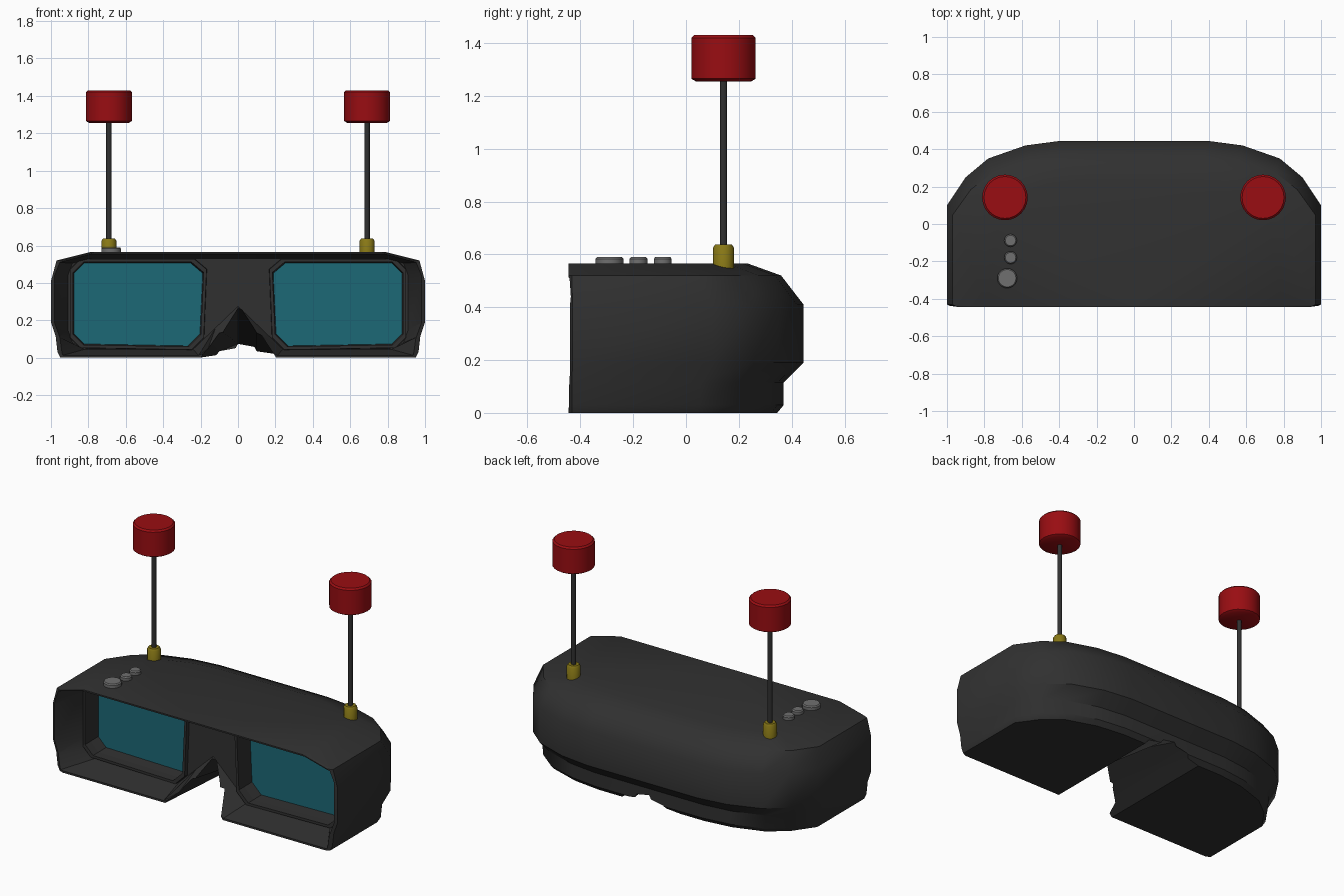
import bpy, bmesh, math

if "Cube" in bpy.data.objects:
    bpy.data.objects.remove(bpy.data.objects["Cube"])

def material(name, rgb):
    m = bpy.data.materials.new(name)
    m.diffuse_color = (*rgb, 1)
    m.use_nodes = True
    m.node_tree.nodes["Principled BSDF"].inputs["Base Color"].default_value = m.diffuse_color
    return m

BLACK = material("black_plastic", (0.03, 0.03, 0.03))
TEAL = material("lens_teal", (0.012, 0.14, 0.18))
RED = material("red_plastic", (0.32, 0.004, 0.006))
GOLD = material("gold_metal", (0.25, 0.19, 0.008))
GREY = material("button_grey", (0.16, 0.16, 0.16))

def loft(name, loops, mat=None, smooth=None):
    """Skin a stack of equal-length point loops and cap both ends."""
    bm = bmesh.new()
    rings = [[bm.verts.new(p) for p in loop] for loop in loops]
    n = len(rings[0])
    for a, b in zip(rings, rings[1:]):
        for i in range(n):
            j = (i + 1) % n
            bm.faces.new((a[i], a[j], b[j], b[i]))
    bm.faces.new(rings[0])
    bm.faces.new(rings[-1])
    bmesh.ops.recalc_face_normals(bm, faces=bm.faces)
    me = bpy.data.meshes.new(name)
    bm.to_mesh(me)
    bm.free()
    ob = bpy.data.objects.new(name, me)
    bpy.context.collection.objects.link(ob)
    if mat:
        me.materials.append(mat)
    if smooth:
        shade(ob, smooth)
    return ob

def shade(ob, angle):
    bpy.ops.object.select_all(action='DESELECT')
    ob.select_set(True)
    bpy.context.view_layer.objects.active = ob
    bpy.ops.object.shade_smooth_by_angle(angle=math.radians(angle))

def mirrored(half):
    """Close a half outline (x >= 0, ends on the centre line) across x = 0."""
    return half + [(-x, v) for x, v in reversed(half) if x > 1e-6]

def at_y(points, y):
    return [(x, y, z) for x, z in points]

def turned(name, x, y, profile, sides, mat):
    """Round part from (radius, height) pairs."""
    loops = [[(x + r * math.cos(2 * math.pi * i / sides),
               y + r * math.sin(2 * math.pi * i / sides), z) for i in range(sides)]
             for r, z in profile]
    return loft(name, loops, mat, 40)

def cut(body, cutter):
    cutter.hide_render = True
    cutter.hide_viewport = True
    m = body.modifiers.new(cutter.name, 'BOOLEAN')
    m.operation = 'DIFFERENCE'
    m.solver = 'EXACT'
    m.object = cutter

# Body shell: one plan outline scaled per height (z, half width, back y)
FRONT = -0.445
PLAN = [(0, FRONT), (0.97, FRONT), (1, -0.43), (1, 0.10), (0.9, 0.25),
        (0.78, 0.35), (0.58, 0.42), (0.39, 0.445), (0, 0.445)]
LEVELS = [(0, 0.95, 0.345), (0.03, 0.965, 0.37), (0.115, 0.975, 0.37),
          (0.19, 1, 0.445), (0.41, 1, 0.445), (0.52, 0.97, 0.36), (0.565, 0.79, 0.235)]
loops = []
for z, w, back in LEVELS:
    k = (back - FRONT) / 0.89
    loops.append([(x * w, FRONT + (y - FRONT) * k, z) for x, y in mirrored(PLAN)])
body = loft("goggle_body", loops, BLACK)

# Nose notch: a V channel that gets shallower towards the back
def notch(y, peak):
    return at_y(mirrored([(0, peak), (0.1, peak * 0.47), (0.205, 0), (0.205, -0.1), (0, -0.1)]), y)
cut(body, loft("nose_notch_cutter", [notch(-0.5, 0.337), notch(0.5, 0.035)]))

# Face recess: tapers from the thin outer rim to the lens panel
RIM = [(0, 0.556), (0.78, 0.556), (0.955, 0.51), (0.985, 0.44), (0.985, 0.19),
       (0.955, 0.11), (0.94, 0.012), (0.21, 0.012), (0.1, 0.05), (0, 0.09)]
PANEL = [(0, 0.53), (0.78, 0.53), (0.885, 0.505), (0.91, 0.44), (0.91, 0.15),
         (0.885, 0.08), (0.82, 0.045), (0.24, 0.045), (0.12, 0.16), (0, 0.275)]
cut(body, loft("face_recess_cutter", [at_y(mirrored(RIM), FRONT - 0.002),
                                      at_y(mirrored(PANEL), -0.25)]))

# Lens openings, bezels and lenses
LENS = [(0.255, 0.505), (0.82, 0.505), (0.875, 0.45), (0.875, 0.13), (0.82, 0.075),
        (0.27, 0.065), (0.205, 0.13), (0.19, 0.45)]
def lens_loop(side, grow, y):
    cx, cz = 0.535, 0.285
    return [(side * (x + math.copysign(grow, x - cx)), y, z + math.copysign(grow, z - cz))
            for x, z in LENS]

for side, tag in ((-1, "left"), (1, "right")):
    cut(body, loft(tag + "_lens_cutter", [lens_loop(side, 0.012, -0.3), lens_loop(side, 0, -0.13)]))
    loft(tag + "_lens", [lens_loop(side, 0.004, -0.15), lens_loop(side, 0.004, -0.12)], TEAL)
    bezel = loft(tag + "_lens_bezel", [lens_loop(side, 0.022, -0.275), lens_loop(side, 0.026, -0.22)], BLACK)
    cut(bezel, loft(tag + "_bezel_cutter", [lens_loop(side, 0.006, -0.3), lens_loop(side, 0.006, -0.2)]))

# Bake the cuts so the shell can be smoothed with sharp rims
dg = bpy.context.evaluated_depsgraph_get()
for ob in [o for o in bpy.data.objects if o.modifiers]:
    me = bpy.data.meshes.new_from_object(ob.evaluated_get(dg))
    ob.modifiers.clear()
    ob.data = me
for ob in [o for o in bpy.data.objects if o.name.endswith("_cutter")]:
    bpy.data.objects.remove(ob)
shade(body, 38)

# Antennas
for side, tag in ((-1, "left"), (1, "right")):
    x, y = side * 0.69, 0.142
    turned(tag + "_antenna_socket", x, y, [(0.04, 0.53), (0.04, 0.625), (0.032, 0.637)], 12, GOLD)
    turned(tag + "_antenna_rod", x, y, [(0.0145, 0.6), (0.0145, 1.3)], 10, BLACK)
    turned(tag + "_antenna_cap", x, y, [(0.105, 1.255), (0.122, 1.265), (0.122, 1.42), (0.112, 1.43)], 24, RED)

# Top buttons
for i, (x, y, r) in enumerate([(-0.66, -0.088, 0.034), (-0.66, -0.18, 0.034), (-0.678, -0.29, 0.053)]):
    turned(f"button_{i + 1}", x, y, [(r, 0.55), (r, 0.583), (r - 0.006, 0.59)], 20, GREY)
